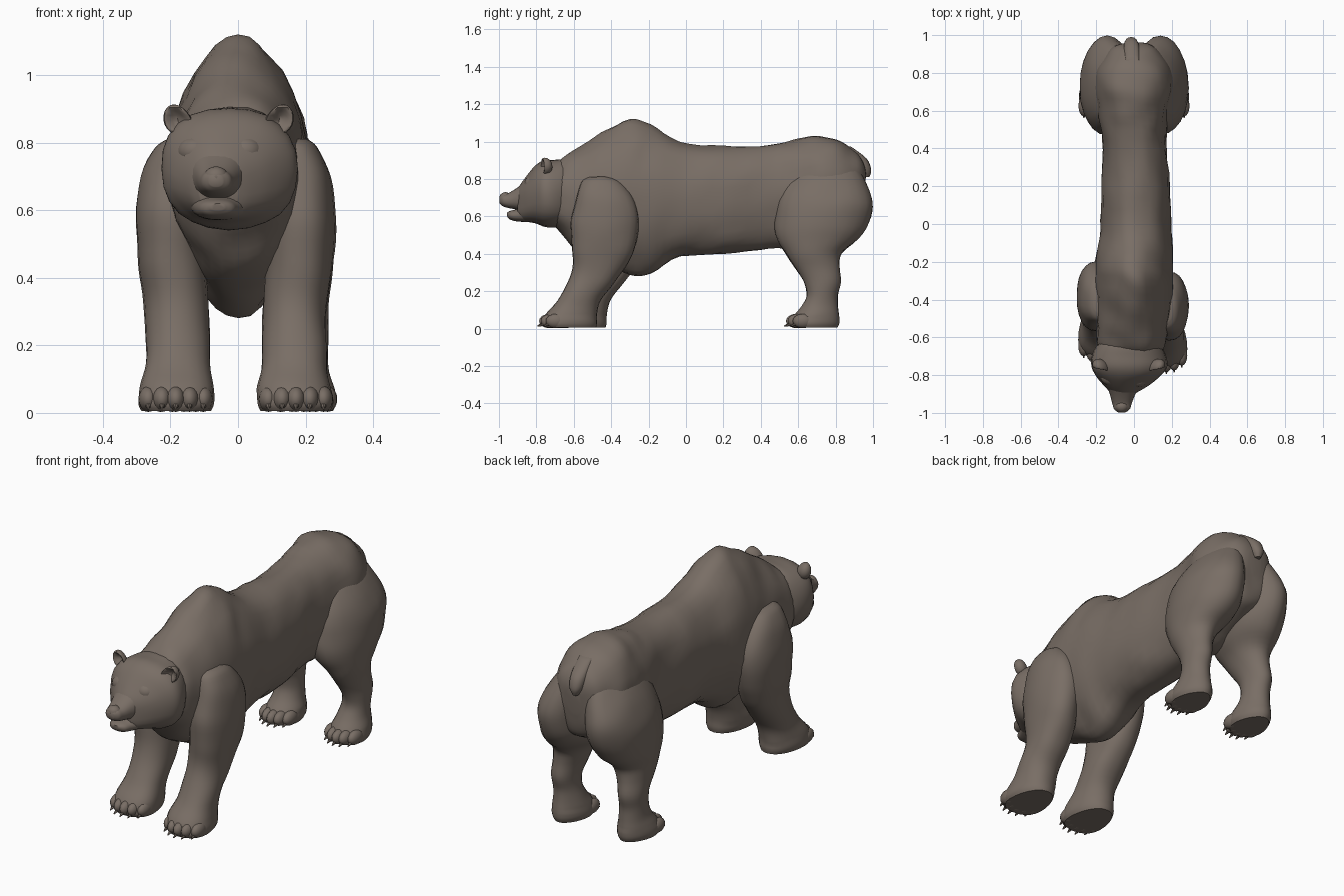
import bpy, bmesh, math
from mathutils import Vector, noise

cube = bpy.data.objects.get("Cube")
if cube:
    bpy.data.objects.remove(cube)

fur = bpy.data.materials.new("grey brown fur")
fur.use_nodes = True
FUR = (0.19, 0.155, 0.13, 1)
fur.diffuse_color = FUR
fur.node_tree.nodes["Principled BSDF"].inputs["Base Color"].default_value = FUR


def finish(name, bm, rough=0.0):
    """Turn a bmesh into a smooth shaded object, with slight muscle relief."""
    bmesh.ops.recalc_face_normals(bm, faces=bm.faces)
    bm.normal_update()
    for v in bm.verts:
        if v.co.z > 0.06:
            v.co += v.normal * rough * noise.noise(v.co * 9)
    mesh = bpy.data.meshes.new(name)
    bm.to_mesh(mesh)
    bm.free()
    mesh.materials.append(fur)
    obj = bpy.data.objects.new(name, mesh)
    bpy.context.collection.objects.link(obj)
    bpy.ops.object.select_all(action="DESELECT")
    obj.select_set(True)
    bpy.context.view_layer.objects.active = obj
    bpy.ops.object.shade_smooth_by_angle(angle=math.radians(50))


def spline(a, b, c, d, t):
    return b + 0.5 * t * (c - a + t * (2*a - 5*b + 4*c - d + t * (3*(b - c) + d - a)))


def loft(name, axis, rows, side=1, shift=(0, 0), pinch=0, heel=0, power=0.88, sides=24, steps=4, rough=0.006):
    """Skin oval rings; a row is position, x range, then the other range."""
    path = []
    for i in range(len(rows) - 1):
        quad = [rows[max(0, min(len(rows) - 1, i + k))] for k in (-1, 0, 1, 2)]
        path += [[spline(*vals, s / steps) for vals in zip(*quad)] for s in range(steps)]
    path.append(rows[-1])
    bm = bmesh.new()
    rings = []
    for p, x0, x1, v0, v1 in path:
        ring = []
        for k in range(sides):
            t = math.tau * k / sides
            c, s = math.cos(t), math.sin(t)
            c = math.copysign(abs(c) ** power, c)
            s = math.copysign(abs(s) ** power, s)
            # The hump narrows upwards, and paws narrow towards the heel
            narrow = 1 - pinch * s * s * max(0, 1 - abs(p + 0.3) * 2) - heel * s * max(0, 1 - p * 4)
            x = (x0 + x1) / 2 + (x1 - x0) / 2 * c * narrow
            v = (v0 + v1) / 2 + (v1 - v0) / 2 * s
            co = (x, p, v) if axis == "y" else (x, v, p)
            ring.append(bm.verts.new((co[0] * side + shift[0], co[1] + shift[1], co[2])))
        rings.append(ring)
    for a, b in zip(rings, rings[1:]):
        for k in range(sides):
            n = (k + 1) % sides
            bm.faces.new((a[k], a[n], b[n], b[k]))
    bm.faces.new(rings[0])
    bm.faces.new(rings[-1])
    finish(name, bm, rough)


def blob(name, centre, scale):
    bm = bmesh.new()
    bmesh.ops.create_uvsphere(bm, u_segments=16, v_segments=10, radius=1)
    for v in bm.verts:
        v.co = Vector(centre) + v.co * Vector(scale)
    finish(name, bm)


def ear(name, side, x):
    """Cup hollow in front, leaning outwards and narrowing to its tip."""
    bm = bmesh.new()
    bmesh.ops.create_uvsphere(bm, u_segments=16, v_segments=10, radius=1)
    for v in bm.verts:
        if v.co.y < 0:
            v.co.y *= 1 - 1.5 * (1 - v.co.x ** 2 - v.co.z ** 2)
        lean = side * 0.012 * v.co.z
        v.co.x *= 1 - 0.15 * v.co.z
        v.co = Vector((x + lean + 0.043 * v.co.x, -0.755 + 0.04 * v.co.y + side * 0.01 * v.co.x,
                       0.867 + 0.047 * v.co.z))
    finish(name, bm)


def toes(name, x0, x1, y, side, shift):
    """Five toes in a shallow arc, each with a short claw."""
    for i in range(5):
        f = i / 4
        x = side * (x0 + (x1 - x0) * f) + shift[0]
        ty = y + shift[1] + 0.035 * (2 * f - 1) ** 2
        blob(f"{name}_toe_{i + 1}", (x, ty, 0.041), (0.029, 0.055, 0.038))
        bm = bmesh.new()
        bmesh.ops.create_cone(bm, cap_ends=True, segments=6, radius1=0.011, radius2=0.003, depth=0.03)
        for v in bm.verts:
            v.co = Vector((x + v.co.x, ty - 0.05 - v.co.z, 0.02 + v.co.y - v.co.z * 0.4))
        finish(f"{name}_claw_{i + 1}", bm)


# Torso with neck, shoulder hump and rump
loft("torso", "y", [
    (-.74, -.13, .10, .60, .82), (-.66, -.185, .16, .50, .91), (-.58, -.195, .18, .42, .965),
    (-.45, -.2, .2, .35, 1.045), (-.30, -.21, .21, .285, 1.12), (-.19, -.205, .21, .30, 1.09),
    (-.03, -.18, .20, .385, 1.0), (.20, -.17, .19, .40, .975), (.45, -.17, .17, .43, .98),
    (.60, -.19, .18, .43, 1.015), (.72, -.205, .205, .48, 1.03), (.83, -.19, .19, .53, 1.0),
    (.91, -.14, .14, .56, .95), (.945, -.09, .09, .62, .90), (.955, -.04, .04, .70, .86)],
    pinch=0.35, sides=32, rough=0.012)

# Head, muzzle and open jaw
loft("head", "y", [
    (-.58, -.12, .08, .60, .88), (-.64, -.19, .14, .555, .905), (-.70, -.225, .17, .542, .905),
    (-.755, -.228, .173, .545, .90), (-.80, -.205, .145, .56, .875), (-.845, -.17, .095, .57, .825),
    (-.88, -.14, .04, .58, .775), (-.90, -.115, .0, .60, .74)])
loft("muzzle", "y", [
    (-.84, -.15, .04, .61, .80), (-.90, -.128, .008, .635, .755), (-.95, -.115, -.012, .645, .725),
    (-.98, -.105, -.022, .655, .718), (-.997, -.085, -.045, .67, .705)], rough=0)
loft("lower_jaw", "y", [
    (-.84, -.14, .04, .57, .66), (-.90, -.125, .005, .573, .64), (-.94, -.108, -.013, .583, .63),
    (-.957, -.08, -.04, .60, .62)], rough=0)
blob("nose", (-.065, -.965, .70), (.036, .033, .03))
for label, side, x in (("right", -1, -.178), ("left", 1, .122)):
    ear(label + "_ear", side, x)
for label, x, y in (("right", -.125, -.805), ("left", .02, -.815)):
    blob(label + "_brow", (x, y, .775), (.055, .05, .045))

# Legs and paws
FRONT = [
    (.81, .12, .2, -.52, -.42), (.785, .10, .235, -.56, -.35), (.70, .09, .275, -.585, -.28),
    (.58, .08, .29, -.615, -.25), (.45, .08, .283, -.61, -.27), (.35, .075, .268, -.605, -.31),
    (.25, .07, .262, -.63, -.38), (.15, .07, .262, -.685, -.455), (.08, .06, .275, -.745, -.475),
    (.03, .06, .28, -.765, -.475), (.005, .07, .27, -.755, -.48)]
HIND = [
    (.90, .06, .10, .70, .84), (.87, .02, .15, .64, .90), (.82, .0, .20, .56, .94),
    (.74, .0, .25, .515, .98), (.65, .0, .282, .485, .997), (.55, .005, .287, .47, .97),
    (.47, .03, .283, .49, .91), (.40, .08, .275, .535, .83), (.33, .11, .27, .58, .82),
    (.25, .13, .265, .63, .83), (.18, .13, .265, .645, .815), (.12, .12, .27, .62, .815),
    (.07, .105, .285, .58, .82), (.03, .10, .29, .565, .82), (.005, .11, .28, .575, .81)]
for label, side, shift in (("left", 1, (0, 0)), ("right", -1, (-.013, .05))):
    loft(label + "_front_leg", "z", FRONT, side, shift, heel=0.2)
    toes(label + "_front", .09, .253, -.73, side, shift)
    loft(label + "_hind_leg", "z", HIND, side, heel=0.2, power=1)
    toes(label + "_hind", .125, .265, .59, side, (0, 0))

# Stubby tail
loft("tail", "z", [
    (.975, -.045, .03, .83, .88), (.91, -.055, .03, .87, .965), (.85, -.05, .02, .91, .99),
    (.81, -.03, .0, .935, .98)], sides=16, rough=0)
